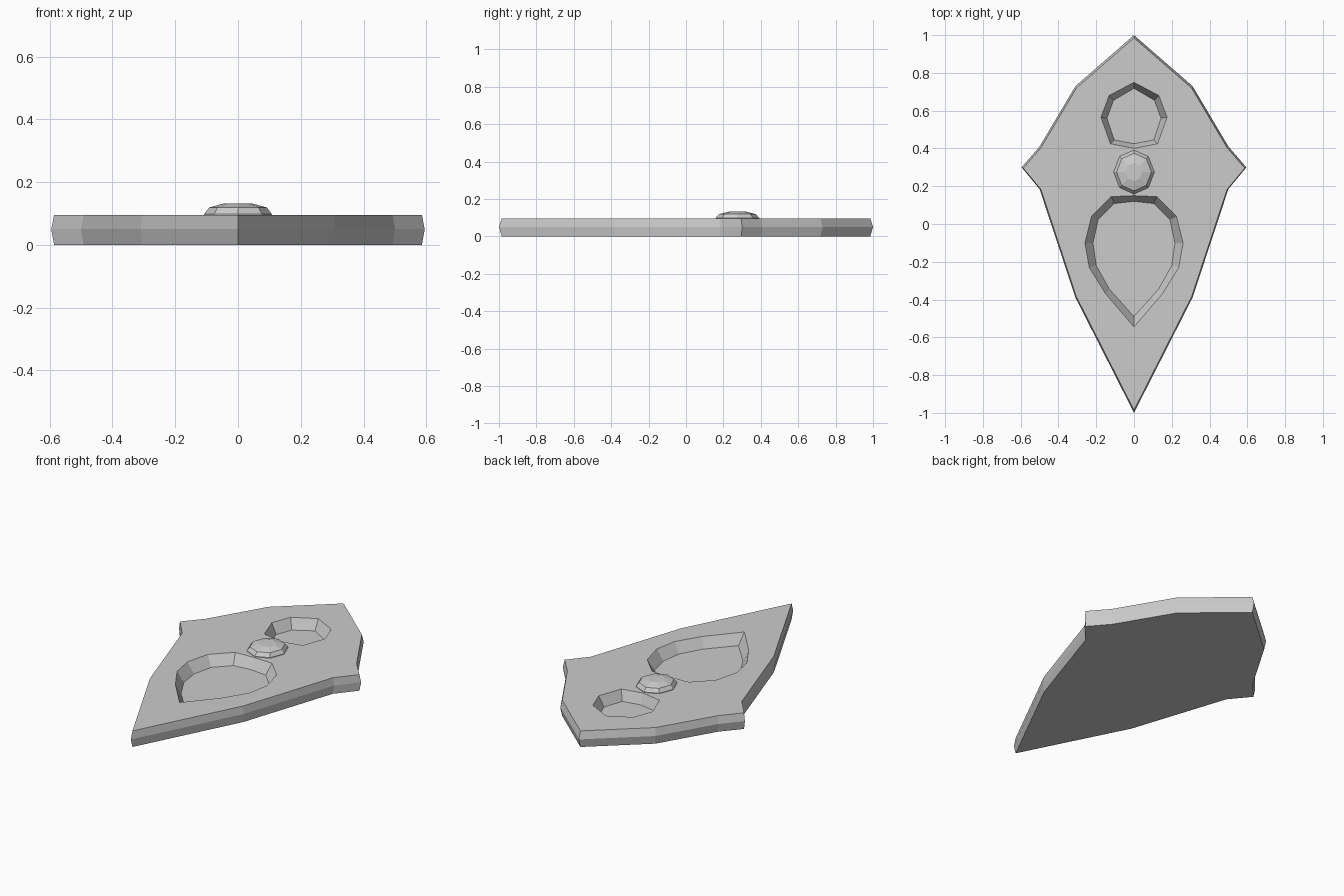
import bpy, bmesh, math

if "Cube" in bpy.data.objects:
    bpy.data.objects.remove(bpy.data.objects["Cube"])

TOP, MID, FLOOR = 0.095, 0.05, 0.035


def mirrored(half):
    """Close a right-hand half outline (first and last points on x = 0)."""
    return half + [(-x, y) for x, y in half[-2:0:-1]]


def add_loop(bm, pts, z, s=1.0):
    verts = [bm.verts.new((x * s, y * s, z)) for x, y in pts]
    n = len(verts)
    edges = [bm.edges.new((verts[i], verts[(i + 1) % n])) for i in range(n)]
    return verts, edges


def skin(bm, a, b):
    n = len(a)
    for i in range(n):
        j = (i + 1) % n
        bm.faces.new((a[i], a[j], b[j], b[i]))


def finish(bm, name):
    bmesh.ops.recalc_face_normals(bm, faces=bm.faces)
    me = bpy.data.meshes.new(name)
    bm.to_mesh(me)
    bm.free()
    ob = bpy.data.objects.new(name, me)
    bpy.context.collection.objects.link(ob)
    return ob


# Half outlines of the plate and of the two recesses (rim, floor)
outline = mirrored([(0, 1), (0.31, 0.73), (0.50, 0.41), (0.595, 0.30),
                    (0.50, 0.185), (0.31, -0.39), (0, -1)])
recesses = [
    ([(0, 0.75), (0.132, 0.68), (0.175, 0.565), (0.125, 0.425), (0, 0.40)],
     [(0, 0.718), (0.108, 0.655), (0.143, 0.56), (0.105, 0.445), (0, 0.425)]),
    ([(0, 0.15), (0.12, 0.145), (0.225, 0.04), (0.26, -0.10),
      (0.237, -0.23), (0.15, -0.37), (0, -0.545)],
     [(0, 0.12), (0.105, 0.108), (0.19, 0.022), (0.217, -0.10),
      (0.20, -0.22), (0.13, -0.345), (0, -0.49)]),
]

# Plate with bevelled edge and sunken recesses
bm = bmesh.new()
low, _ = add_loop(bm, outline, 0, 0.985)
mid, _ = add_loop(bm, outline, MID)
top, top_edges = add_loop(bm, outline, TOP, 0.985)
skin(bm, low, mid)
skin(bm, mid, top)
bm.faces.new(low[::-1])
for rim_half, floor_half in recesses:
    rim, rim_edges = add_loop(bm, mirrored(rim_half), TOP)
    floor, _ = add_loop(bm, mirrored(floor_half), FLOOR)
    skin(bm, rim, floor)
    bm.faces.new(floor)
    top_edges += rim_edges
bmesh.ops.triangle_fill(bm, edges=top_edges, use_beauty=True, normal=(0, 0, 1))
finish(bm, "plate")

# Faceted stud between the recesses
bm = bmesh.new()
rings = []
for r, z in [(0.108, 0.085), (0.108, 0.098), (0.092, 0.119), (0.045, 0.132)]:
    pts = [(r * math.sin(i * math.pi / 4), 0.275 + 1.08 * r * math.cos(i * math.pi / 4))
           for i in range(8)]
    rings.append(add_loop(bm, pts, z)[0])
for a, b in zip(rings, rings[1:]):
    skin(bm, a, b)
bm.faces.new(rings[0][::-1])
bm.faces.new(rings[-1])
finish(bm, "stud")
